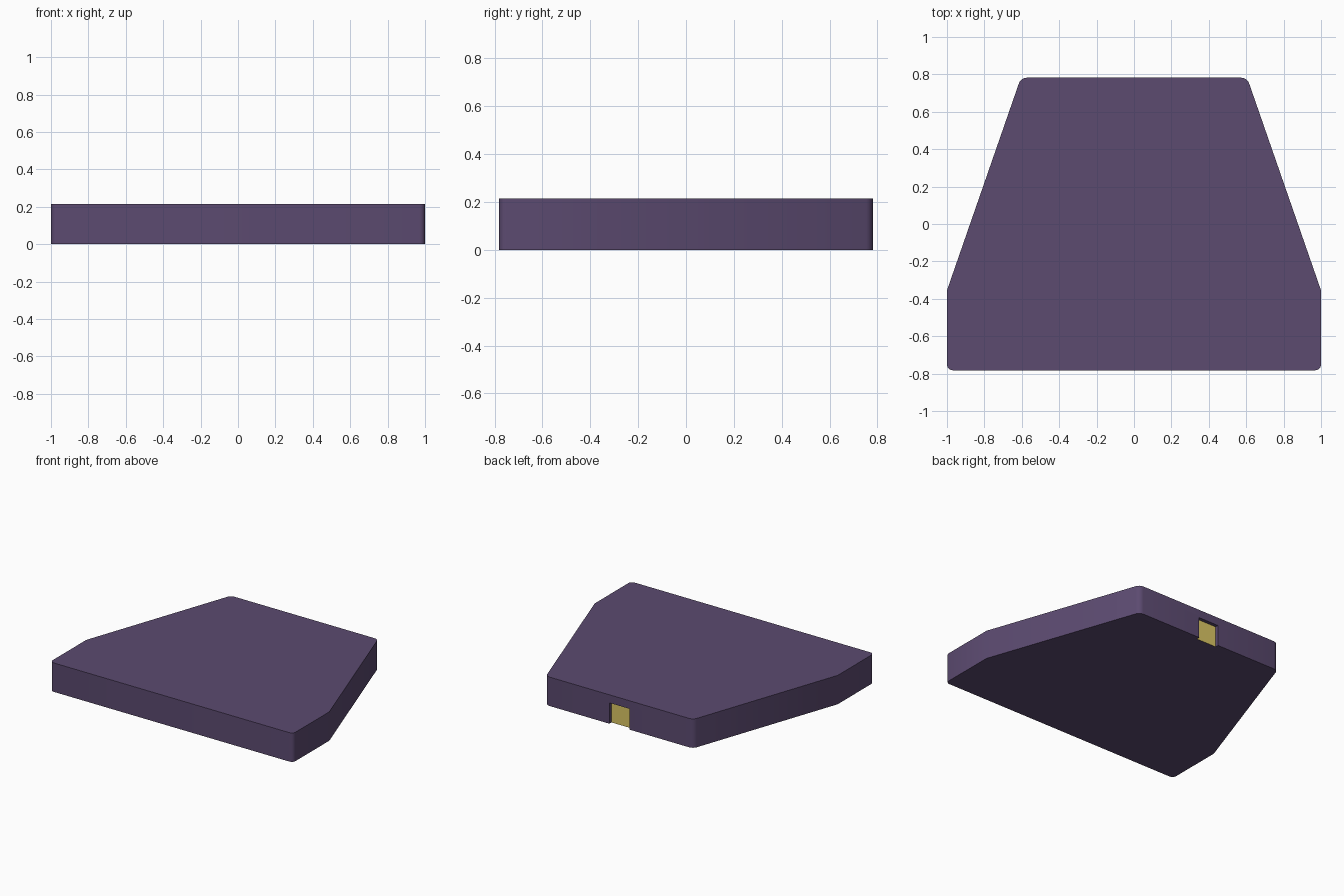
import bpy, bmesh

if "Cube" in bpy.data.objects:
    bpy.data.objects.remove(bpy.data.objects["Cube"])

H = 0.215                      # slab thickness
SLOT_W, SLOT_H = 0.165, 0.155  # slot opening in the back
SLOT_FRONT, TAB_BACK = -0.25, 0.757


def material(name, color):
    m = bpy.data.materials.new(name)
    m.diffuse_color = (*color, 1)
    m.use_nodes = True
    m.node_tree.nodes["Principled BSDF"].inputs["Base Color"].default_value = m.diffuse_color
    return m


def finish(bm, name, *mats):
    bmesh.ops.recalc_face_normals(bm, faces=bm.faces)
    me = bpy.data.meshes.new(name)
    bm.to_mesh(me)
    bm.free()
    ob = bpy.data.objects.new(name, me)
    bpy.context.collection.objects.link(ob)
    for m in mats:
        me.materials.append(m)
    return ob


def box(x, y0, y1, z0, z1):
    bm = bmesh.new()
    bmesh.ops.create_cube(bm, size=1)
    for v in bm.verts:
        v.co = (v.co.x * x, y1 if v.co.y > 0 else y0, z1 if v.co.z > 0 else z0)
    return bm


purple = material("purple", (0.106, 0.069, 0.163))
yellow = material("yellow", (0.71, 0.57, 0.13))

# Tapered slab: half outline mirrored, extruded, four outer corners rounded
half = [(1, -0.782), (1, -0.355), (0.605, 0.782)]
outline = half + [(-x, y) for x, y in reversed(half)]
bm = bmesh.new()
base = bm.faces.new([bm.verts.new((x, y, 0)) for x, y in outline])
top = bmesh.ops.extrude_face_region(bm, geom=[base])["geom"]
bmesh.ops.translate(bm, vec=(0, 0, H),
                    verts=[g for g in top if isinstance(g, bmesh.types.BMVert)])
corners = [e for e in bm.edges
           if abs(e.verts[0].co.z - e.verts[1].co.z) > 0.1
           and abs(e.verts[0].co.y) > 0.7]
bmesh.ops.bevel(bm, geom=corners, offset=0.03, segments=4, profile=0.5,
                affect='EDGES')
slab = finish(bm, "slab", purple)

# Slot cut into the back of the slab
cutter = finish(box(SLOT_W, SLOT_FRONT, 0.9, -0.1, SLOT_H), "slot_cutter", purple)
cutter.hide_render = True
mod = slab.modifiers.new("slot", 'BOOLEAN')
mod.operation = 'DIFFERENCE'
mod.solver = 'EXACT'
mod.object = cutter
bpy.context.view_layer.objects.active = slab
slab.select_set(True)
bpy.ops.object.modifier_apply(modifier=mod.name)
bpy.data.objects.remove(cutter)
bpy.ops.object.shade_smooth_by_angle()

# Sliding tab, slightly recessed, with a yellow end face
bm = box(SLOT_W, SLOT_FRONT, TAB_BACK, 0, SLOT_H)
for f in bm.faces:
    if f.calc_center_median().y > TAB_BACK - 0.01:
        f.material_index = 1
finish(bm, "tab", purple, yellow)
